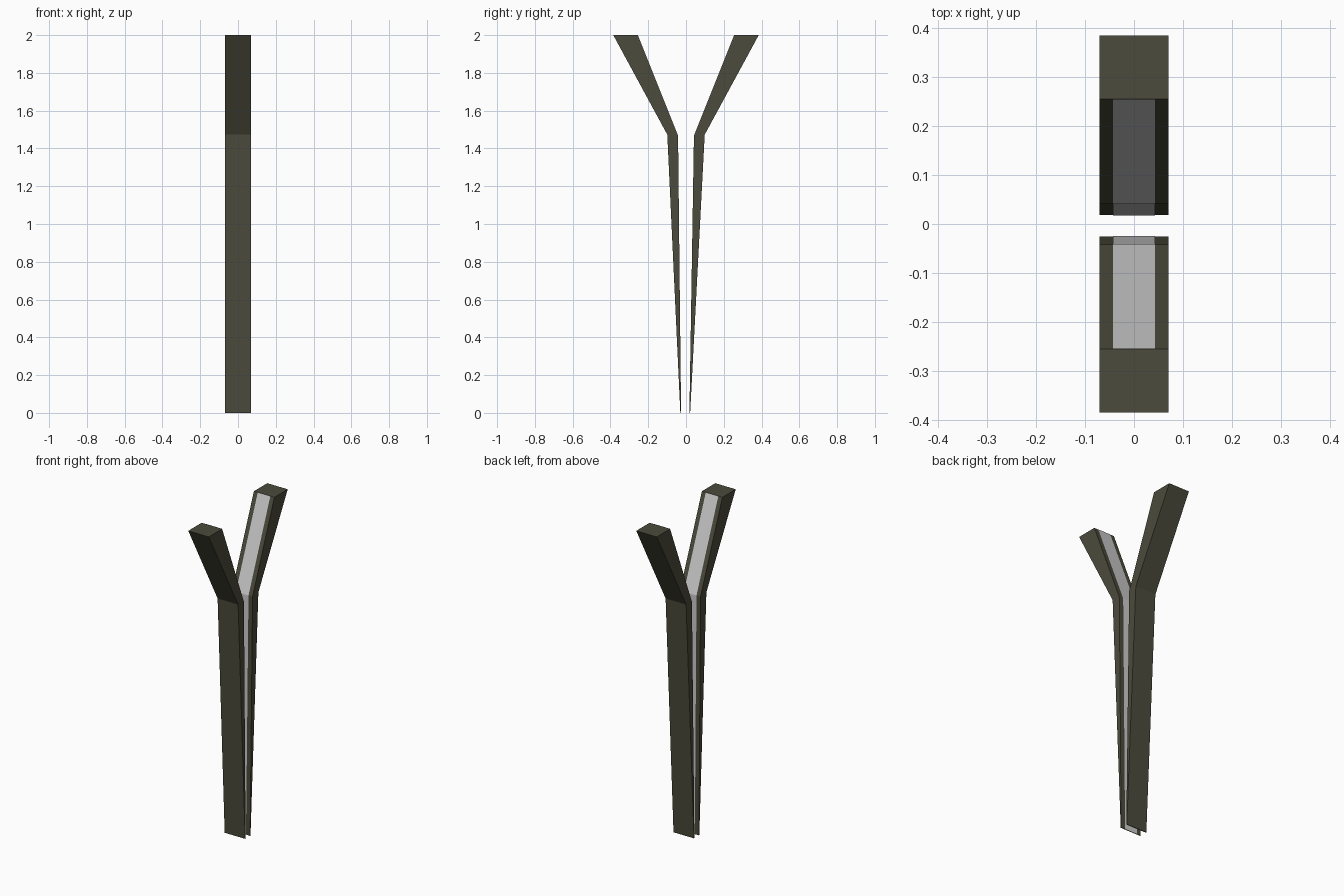
import bpy, bmesh

if "Cube" in bpy.data.objects:
    bpy.data.objects.remove(bpy.data.objects["Cube"])

HALF_W = 0.07      # half width of each arm
PANEL_W = 0.043    # half width of the pale inner strip

olive = bpy.data.materials.new("dark_olive")
olive.diffuse_color = (0.07, 0.07, 0.045, 1)
olive.use_nodes = True
olive.node_tree.nodes["Principled BSDF"].inputs["Base Color"].default_value = olive.diffuse_color


def make_object(name, bm, mat=None):
    mesh = bpy.data.meshes.new(name)
    bm.to_mesh(mesh)
    bm.free()
    obj = bpy.data.objects.new(name, mesh)
    bpy.context.collection.objects.link(obj)
    if mat:
        mesh.materials.append(mat)


def arm(name, side, foot):
    # side profile (y, z): inner edge upwards, outer edge back down
    inner = [(foot, 0), (0.042, 1.468), (0.255, 2)]
    outer = [(0.385, 2), (0.099, 1.473), (foot + 0.004, 0)]

    # tapered, bent arm
    bm = bmesh.new()
    left, right = [[bm.verts.new((x, side * y, z)) for y, z in inner + outer]
                   for x in (-HALF_W, HALF_W)]
    for i in range(6):
        j = (i + 1) % 6
        bm.faces.new((left[i], left[j], right[j], right[i]))
    for v in (left, right):
        bm.faces.new((v[0], v[1], v[4], v[5]))
        bm.faces.new((v[1], v[2], v[3], v[4]))
    bmesh.ops.recalc_face_normals(bm, faces=bm.faces)
    make_object(name, bm, olive)

    # pale strip lying on the inner face
    bm = bmesh.new()
    rows = [[bm.verts.new((x, side * (y - 0.001), z))
             for x in (-PANEL_W * side, PANEL_W * side)] for y, z in inner]
    for a, b in zip(rows, rows[1:]):
        bm.faces.new((a[0], a[1], b[1], b[0]))
    make_object(name + "_inner_strip", bm)


arm("back_arm", 1, 0.018)
arm("front_arm", -1, 0.026)
